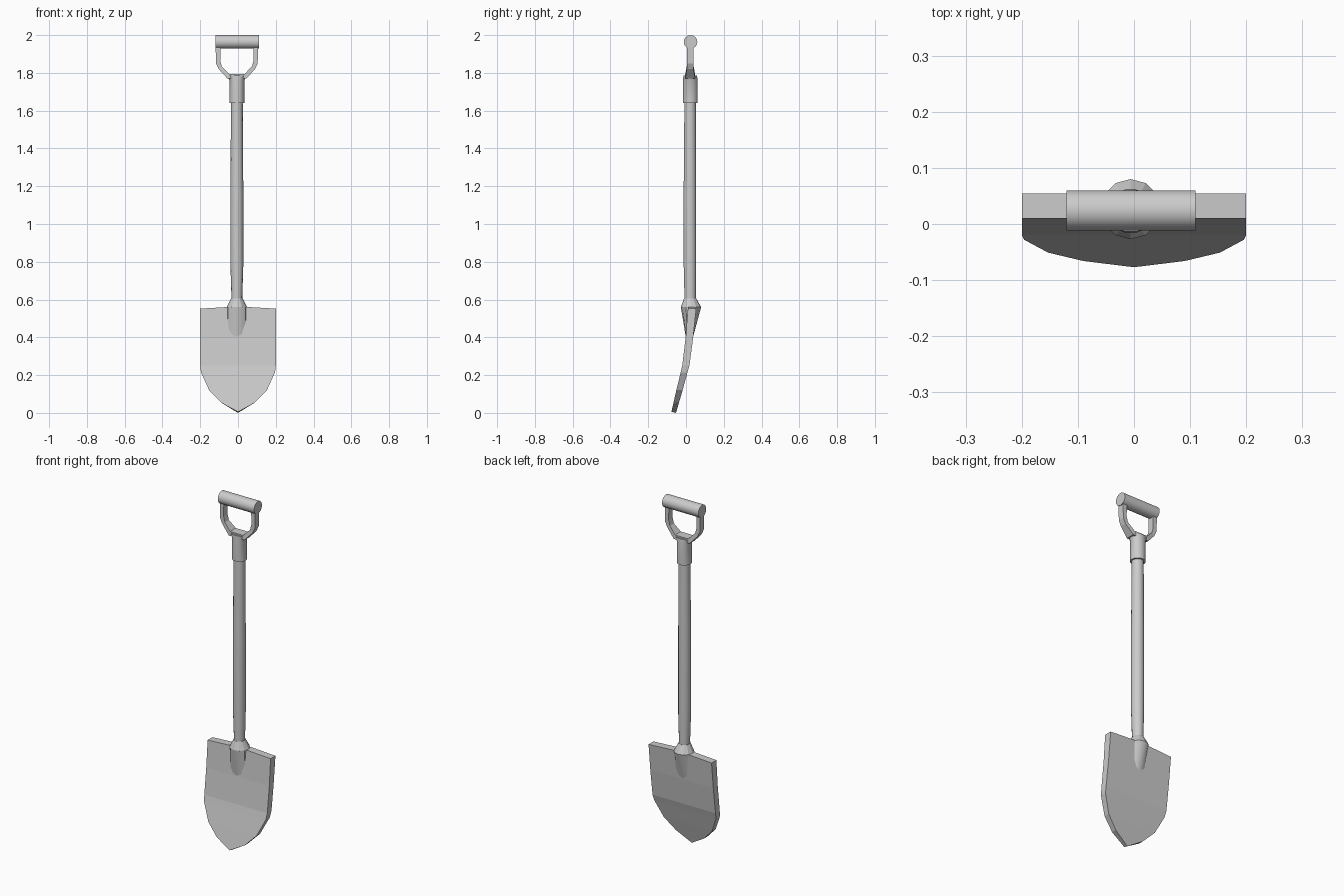
import bpy, bmesh, math

if "Cube" in bpy.data.objects:
    bpy.data.objects.remove(bpy.data.objects["Cube"])

CX, CY = -0.006, 0.022   # shaft axis


def finish(name, bm, angle=None):
    bmesh.ops.remove_doubles(bm, verts=bm.verts, dist=1e-5)
    bmesh.ops.recalc_face_normals(bm, faces=bm.faces)
    me = bpy.data.meshes.new(name)
    bm.to_mesh(me)
    bm.free()
    ob = bpy.data.objects.new(name, me)
    bpy.context.collection.objects.link(ob)
    if angle:
        bpy.ops.object.select_all(action='DESELECT')
        ob.select_set(True)
        bpy.context.view_layer.objects.active = ob
        bpy.ops.object.shade_smooth_by_angle(angle=math.radians(angle))
    return ob


def loft(name, rings, sides=14, angle=35):
    """Closed skin through elliptical rings (z, centre y, radius x, radius y)."""
    bm = bmesh.new()
    loops = [[bm.verts.new((CX + rx * math.cos(2 * math.pi * i / sides),
                            cy + ry * math.sin(2 * math.pi * i / sides), z))
              for i in range(sides)] for z, cy, rx, ry in rings]
    for a, b in zip(loops, loops[1:]):
        for i in range(sides):
            j = (i + 1) % sides
            bm.faces.new((a[i], a[j], b[j], b[i]))
    bm.faces.new(loops[0])
    bm.faces.new(loops[-1])
    return finish(name, bm, angle)


# Blade: rows of (z, half width, front y, back y), curving forward to the tip
rows = [(0.552, 0.2, 0.01, 0.054), (0.40, 0.2, -0.002, 0.038),
        (0.25, 0.2, -0.02, 0.018), (0.215, 0.196, -0.028, 0.008),
        (0.12, 0.153, -0.051, -0.018), (0.055, 0.09, -0.066, -0.037),
        (0.006, 0.0, -0.077, -0.053)]
cols = (-1, -0.3, 0.3, 1)
bm = bmesh.new()
front, back = [], []
for r, (z, w, yf, yb) in enumerate(rows):
    rise = [0.008 if r == 0 and abs(c) < 1 else 0 for c in cols]
    front.append([bm.verts.new((c * w, yf, z + d)) for c, d in zip(cols, rise)])
    drop = 0.006 if r == len(rows) - 1 else 0
    back.append([bm.verts.new((c * w, yb, z + d - drop)) for c, d in zip(cols, rise)])
for r in range(len(rows) - 1):
    for g in (front, back):
        for c in range(3):
            bm.faces.new((g[r][c], g[r][c + 1], g[r + 1][c + 1], g[r + 1][c]))
    for c in (0, 3):
        bm.faces.new((front[r][c], back[r][c], back[r + 1][c], front[r + 1][c]))
for c in range(3):
    bm.faces.new((front[0][c], front[0][c + 1], back[0][c + 1], back[0][c]))
bmesh.ops.dissolve_degenerate(bm, dist=1e-5, edges=bm.edges)
finish("blade", bm)

# Socket flaring from the blade, then closing on the shaft
loft("socket", [(0.40, 0.018, 0.054, 0.019), (0.56, 0.0265, 0.054, 0.0535),
                (0.605, 0.022, 0.031, 0.033)], sides=12, angle=25)

# Shaft and upper collar
loft("shaft", [(0.56, 0.022, 0.028, 0.03), (0.62, 0.022, 0.029, 0.031),
               (0.78, 0.021, 0.034, 0.034), (1.2, 0.021, 0.034, 0.034),
               (1.66, 0.022, 0.031, 0.031)])
loft("collar", [(1.64, 0.023, 0.04, 0.04), (1.762, 0.023, 0.04, 0.04),
                (1.787, 0.022, 0.055, 0.036)])

# Fork: U-shaped plate joining collar and grip
outer = [(0.113, 1.945), (0.11, 1.85), (0.096, 1.82), (0.05, 1.77)]
inner = [(0.042, 1.795), (0.08, 1.835), (0.088, 1.865), (0.087, 1.945)]
half = outer + inner
bm = bmesh.new()
# quads across the arms, mirrored, plus the bridge between them
right = list(zip(outer, reversed(inner)))
section = right + [((-a[0], a[1]), (-b[0], b[1])) for a, b in reversed(right)]
prev = None
for i, (o, n) in enumerate(section):
    t = 0.026 if i in (3, 4) else 0.018
    ring = [bm.verts.new((p[0] + CX, CY + y, p[1]))
            for p, y in ((o, -t), (o, t), (n, t), (n, -t))]
    if prev:
        for k in range(4):
            m = (k + 1) % 4
            bm.faces.new((prev[k], prev[m], ring[m], ring[k]))
    else:
        bm.faces.new(ring)
    prev = ring
bm.faces.new(prev)
finish("fork", bm)

# Cross grip
bpy.ops.mesh.primitive_cylinder_add(vertices=16, radius=0.036, depth=0.23,
                                    location=(-0.005, 0.024, 1.964),
                                    rotation=(0, math.pi / 2, 0))
bpy.context.object.name = "grip"
bpy.ops.object.shade_smooth_by_angle(angle=math.radians(35))
